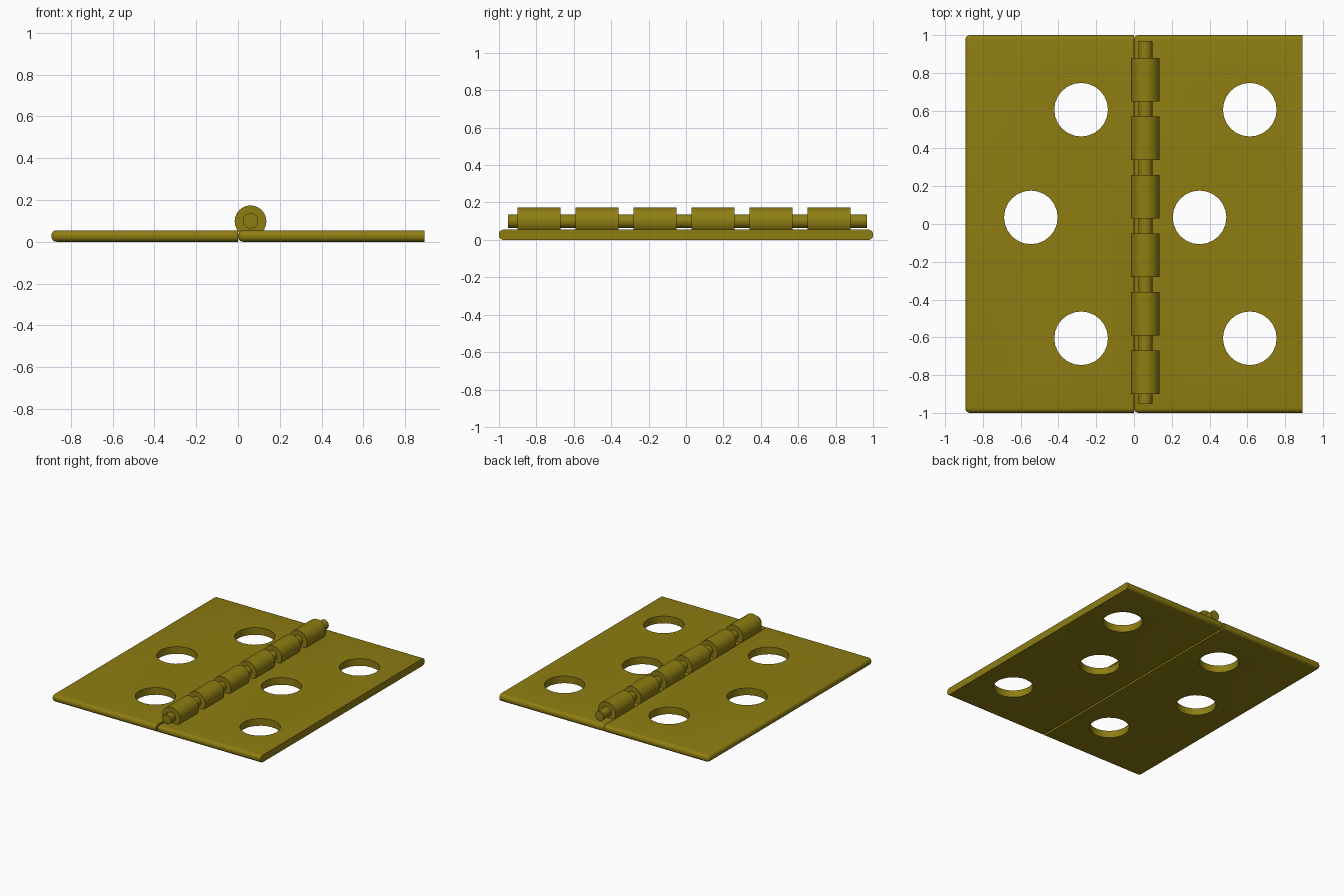
import bpy
import bmesh
import math

if "Cube" in bpy.data.objects:
    bpy.data.objects.remove(bpy.data.objects["Cube"], do_unlink=True)

WIDTH, THICK, EDGE = 0.893, 0.055, 0.025
BARREL_X, BARREL_Z = 0.06, 0.098

brass = bpy.data.materials.new("aged_brass")
brass.use_nodes = True
brass.diffuse_color = (0.27, 0.205, 0.006, 1)
brass.node_tree.nodes["Principled BSDF"].inputs["Base Color"].default_value = brass.diffuse_color


def smooth(obj):
    bpy.ops.object.select_all(action="DESELECT")
    obj.select_set(True)
    bpy.context.view_layer.objects.active = obj
    bpy.ops.object.shade_smooth_by_angle(angle=math.radians(35))


def cylinder(name, radius, length, location, along_y=True):
    turn = (math.pi / 2, 0, 0) if along_y else (0, 0, 0)
    bpy.ops.mesh.primitive_cylinder_add(vertices=24, radius=radius, depth=length,
                                        location=location, rotation=turn)
    obj = bpy.context.object
    obj.name = name
    obj.data.materials.append(brass)
    return obj


def leaf(name, left):
    # Plate with rounded edges, left square on its +x end
    bm = bmesh.new()
    bmesh.ops.create_cube(bm, size=1)
    for v in bm.verts:
        v.co = ((v.co.x + 0.5) * WIDTH + left, v.co.y * 2, (v.co.z + 0.5) * THICK)
    right = left + WIDTH
    rounded = [e for e in bm.edges
               if not all(abs(v.co.x - right) < 0.001 for v in e.verts)]
    bmesh.ops.bevel(bm, geom=rounded, offset=EDGE, segments=5, profile=0.5,
                    affect="EDGES", clamp_overlap=True)
    mesh = bpy.data.meshes.new(name)
    bm.to_mesh(mesh)
    bm.free()
    obj = bpy.data.objects.new(name, mesh)
    bpy.context.collection.objects.link(obj)
    mesh.materials.append(brass)

    # Staggered screw holes
    for x, y in ((0.613, 0.605), (0.347, 0.035), (0.613, -0.605)):
        cutter = cylinder("hole_cutter", 0.142, 0.3, (left + x, y, 0), along_y=False)
        cutter.hide_render = True
        mod = obj.modifiers.new("screw_hole", "BOOLEAN")
        mod.operation = "DIFFERENCE"
        mod.solver = "EXACT"
        mod.object = cutter
        bpy.context.view_layer.objects.active = obj
        bpy.ops.object.modifier_apply(modifier=mod.name)
        bpy.data.objects.remove(cutter, do_unlink=True)
    smooth(obj)


leaf("right_leaf", -WIDTH)
leaf("left_leaf", 0)

# Barrel: a pin running through six knuckles
smooth(cylinder("hinge_pin", 0.037, 1.92, (BARREL_X, 0.008, BARREL_Z + 0.002)))
for i in range(6):
    y = -0.786 + i * 0.31
    smooth(cylinder(f"knuckle_{i + 1}", 0.076, 0.23, (BARREL_X, y, BARREL_Z)))
